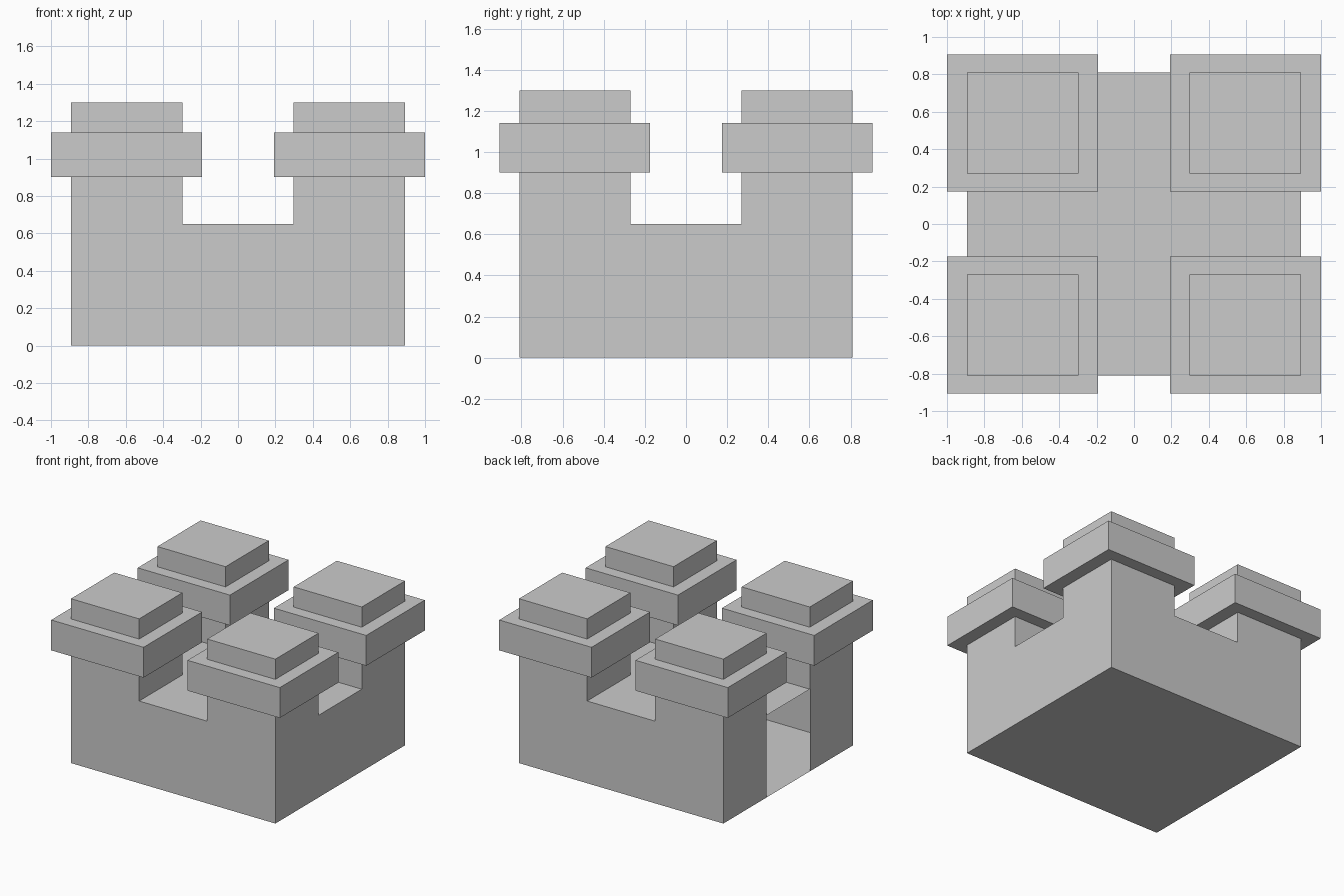
import bpy, bmesh
from mathutils import Matrix, Vector

if "Cube" in bpy.data.objects:
    bpy.data.objects.remove(bpy.data.objects["Cube"])

WX, WY, WALL_H = 0.894, 0.81, 0.65      # half footprint and wall height
GX, GY = 0.298, 0.27                    # half width of the gaps between towers

# Hollow base shell, cut into a 3 x 3 plan
bm = bmesh.new()
bmesh.ops.create_cube(bm, size=1, matrix=Matrix.Translation((0, 0, WALL_H / 2))
                      @ Matrix.Diagonal((2 * WX, 2 * WY, WALL_H, 1)))
for s in (-1, 1):
    for co, no in (((s * GX, 0, 0), (1, 0, 0)), ((0, s * GY, 0), (0, 1, 0))):
        bmesh.ops.bisect_plane(bm, geom=bm.verts[:] + bm.edges[:] + bm.faces[:],
                               plane_co=co, plane_no=no)

# Open doorway in the left wall
door = [f for f in bm.faces if f.normal.x < -0.9 and abs(f.calc_center_median().y) < GY]
bmesh.ops.delete(bm, geom=door, context='FACES_ONLY')

# Corner towers: shaft, overhanging collar, cap block
tops = [f for f in bm.faces if f.normal.z > 0.9
        and abs(f.calc_center_median().x) > GX and abs(f.calc_center_median().y) > GY]
COLLAR = 1.355
for z, scale in ((0.90, 1), (0.90, COLLAR), (1.14, COLLAR), (1.14, 1 / COLLAR), (1.30, 1)):
    tops = bmesh.ops.extrude_discrete_faces(bm, faces=tops)['faces']
    grow = scale if z in (0.90, 1.14) and not (z == 1.14 and scale == COLLAR) else 1
    for f in tops:
        c = f.calc_center_median()
        for v in f.verts:
            v.co = Vector((c.x + (v.co.x - c.x) * grow, c.y + (v.co.y - c.y) * grow, z))

bmesh.ops.remove_doubles(bm, verts=bm.verts[:], dist=1e-5)
mesh = bpy.data.meshes.new("castle_keep")
bm.to_mesh(mesh)
bm.free()
bpy.context.collection.objects.link(bpy.data.objects.new("castle_keep", mesh))
